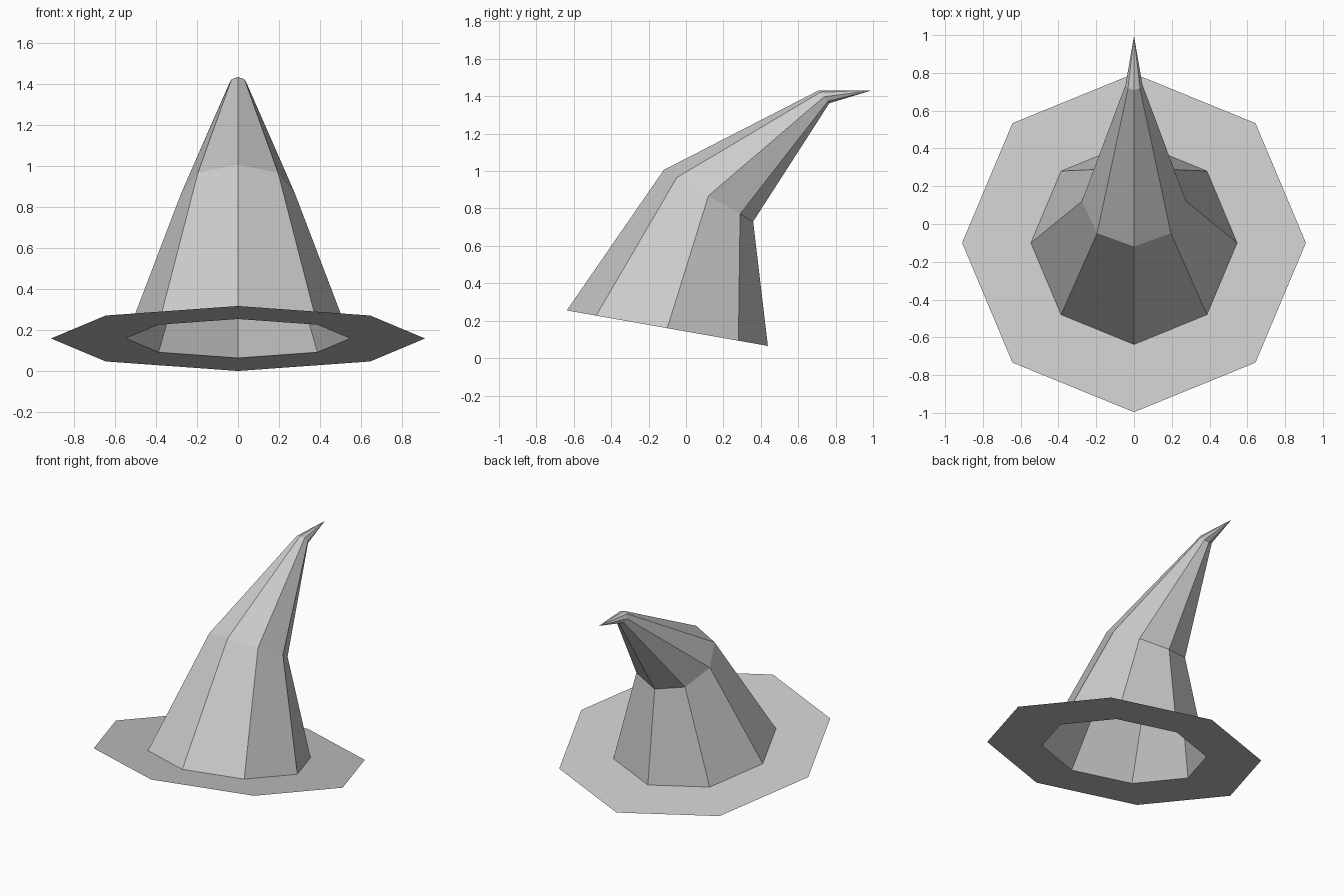
import bpy
from math import cos, sin, radians, pi
from mathutils import Vector

SIDES = 8

cube = bpy.data.objects.get("Cube")
if cube:
    bpy.data.objects.remove(cube, do_unlink=True)

# Plain grey felt
felt = bpy.data.materials.new("grey_felt")
felt.use_nodes = True
colour = (0.6, 0.6, 0.6, 1)
felt.diffuse_color = colour
felt.node_tree.nodes["Principled BSDF"].inputs["Base Color"].default_value = colour


def ring(radius, y, z, tilt):
    """Octagon with a corner at the front, its back tipped down by tilt degrees."""
    t = radians(tilt)
    points = []
    for i in range(SIDES):
        a = 2 * pi * i / SIDES - pi / 2
        along = radius * sin(a)
        points.append(Vector((radius * cos(a), y + along * cos(t), z - along * sin(t))))
    return points


def loft(name, rings, tip=None):
    """Join successive rings with quads, and optionally close them to a point."""
    verts = [p for r in rings for p in r]
    faces = []
    for k in range(len(rings) - 1):
        for i in range(SIDES):
            j = (i + 1) % SIDES
            low, high = k * SIDES, (k + 1) * SIDES
            faces.append((low + i, low + j, high + j, high + i))
    if tip:
        last = (len(rings) - 1) * SIDES
        verts.append(Vector(tip))
        faces += [(last + i, last + (i + 1) % SIDES, len(verts) - 1) for i in range(SIDES)]
    mesh = bpy.data.meshes.new(name)
    mesh.from_pydata(verts, [], faces)
    mesh.materials.append(felt)
    obj = bpy.data.objects.new(name, mesh)
    bpy.context.collection.objects.link(obj)
    return obj


# Flat, tilted brim with an open centre
head_opening = ring(0.546, -0.1, 0.16, 10)
loft("brim", [ring(0.91, -0.1, 0.16, 10), head_opening])

# Hollow crown bending backwards to a point
loft("crown", [head_opening,
               ring(0.276, 0.12, 0.868, 30),
               ring(0.0445, 0.738, 1.397, 50)], tip=(0, 0.996, 1.432))
